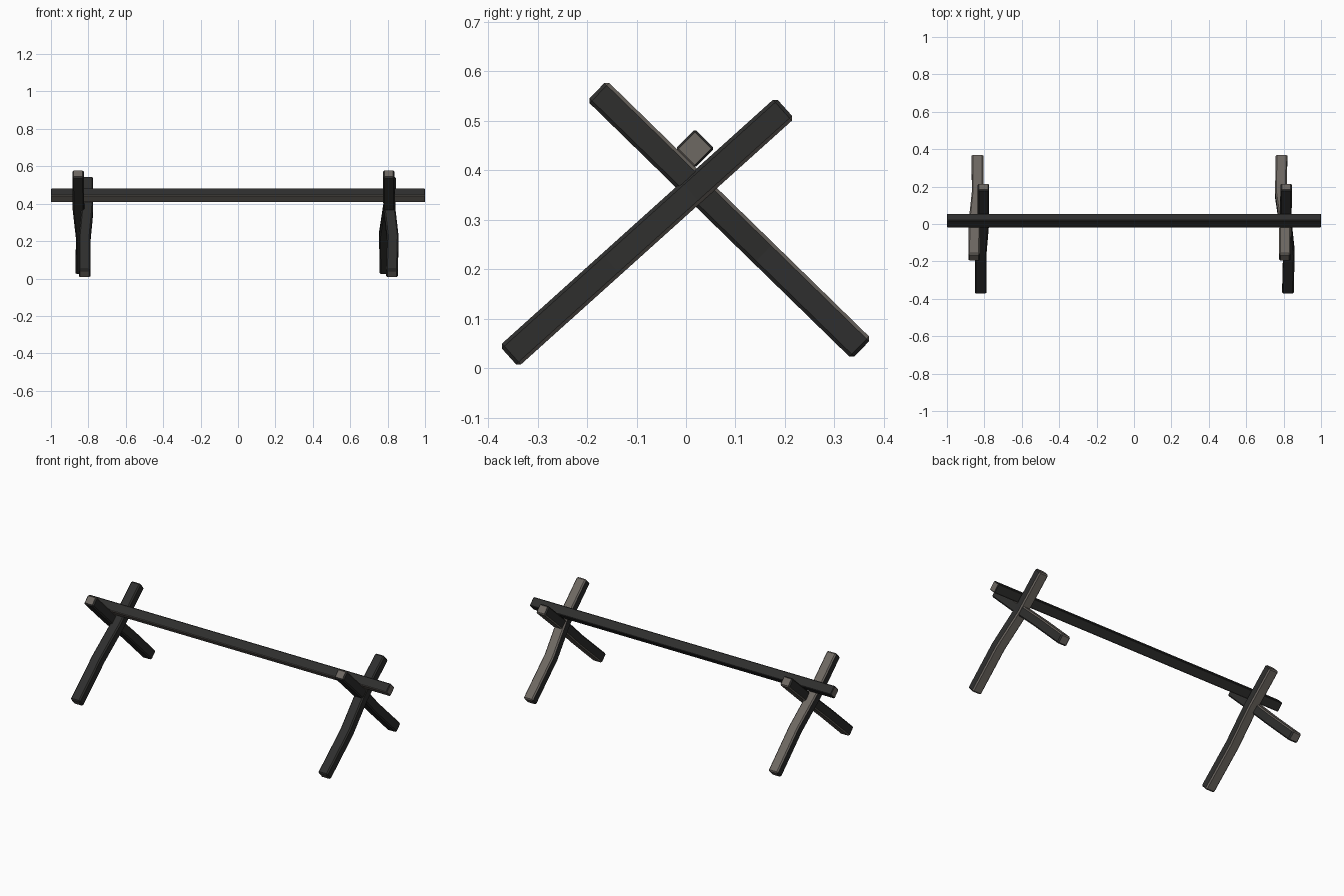
import bpy, bmesh, math
from mathutils import Vector

if "Cube" in bpy.data.objects:
    bpy.data.objects.remove(bpy.data.objects["Cube"])


def material(name, rgb):
    m = bpy.data.materials.new(name)
    m.diffuse_color = (*rgb, 1)
    m.use_nodes = True
    m.node_tree.nodes["Principled BSDF"].inputs["Base Color"].default_value = m.diffuse_color
    return m


DARK = material("charcoal wood", (0.028, 0.028, 0.027))
PALE = material("weathered brown wood", (0.155, 0.138, 0.122))


def timber(name, stations, u, v, hu, hv, pale_dir, bevel=0.007):
    """Rectangular timber through the stations; u, v are section axes."""
    bm = bmesh.new()
    rings = []
    for p in stations:
        rings.append([bm.verts.new(Vector(p) + u * hu * a + v * hv * b)
                      for a, b in ((-1, -1), (1, -1), (1, 1), (-1, 1))])
    for r0, r1 in zip(rings, rings[1:]):
        for i in range(4):
            j = (i + 1) % 4
            bm.faces.new((r0[i], r0[j], r1[j], r1[i]))
    bm.faces.new(rings[0][::-1])
    bm.faces.new(rings[-1])
    bmesh.ops.recalc_face_normals(bm, faces=bm.faces[:])
    sharp = [e for e in bm.edges if e.calc_face_angle(0) > 1.0]
    bmesh.ops.bevel(bm, geom=sharp, offset=bevel, segments=1,
                    affect='EDGES', profile=0.5)
    # pale wood on the end grain and on one long side
    axis = (Vector(stations[-1]) - Vector(stations[0])).normalized()
    bm.normal_update()
    for f in bm.faces:
        if abs(f.normal.dot(axis)) > 0.85 or f.normal.dot(pale_dir) > 0.5:
            f.material_index = 1
    me = bpy.data.meshes.new(name)
    bm.to_mesh(me)
    bm.free()
    me.materials.append(DARK)
    me.materials.append(PALE)
    ob = bpy.data.objects.new(name, me)
    bpy.context.collection.objects.link(ob)
    return ob


def leg(name, foot, head, x_low, x_high, hx=0.031):
    """Leg from foot to head (y, z), with a sideways jog below the crossing."""
    f, h = Vector((0, *foot)), Vector((0, *head))
    stations = []
    for t, x in ((0, x_low[0]), (0.37, x_low[1]), (0.66, x_high[0]), (1, x_high[1])):
        p = f.lerp(h, t)
        p.x = x
        stations.append(p)
    d = (h - f).normalized()
    side = Vector((0, d.z, -d.y))          # perpendicular within the y-z plane
    if side.y < 0:
        side = -side
    return timber(name, stations, Vector((1, 0, 0)), side, hx, 0.0285, side)


A = ((-0.358, 0.024), (0.200, 0.526))      # foot at the front
B = ((0.355, 0.039), (-0.180, 0.561))      # foot at the back

# crossed legs, right and left
leg("right_front_leg", *A, (0.823, 0.828), (0.811, 0.814))
leg("right_back_leg", *B, (0.789, 0.785), (0.808, 0.806))
leg("left_front_leg", *A, (-0.820, -0.820), (-0.806, -0.805))
leg("left_back_leg", *B, (-0.837, -0.836), (-0.853, -0.855))

# long beam resting in the crossings, turned on its edge
s = math.sqrt(0.5)
timber("beam", [(-1, 0.018, 0.444), (1, 0.018, 0.444)],
       Vector((0, s, s)), Vector((0, s, -s)), 0.0275, 0.0275,
       Vector((0, -s, -s)), bevel=0.004)
